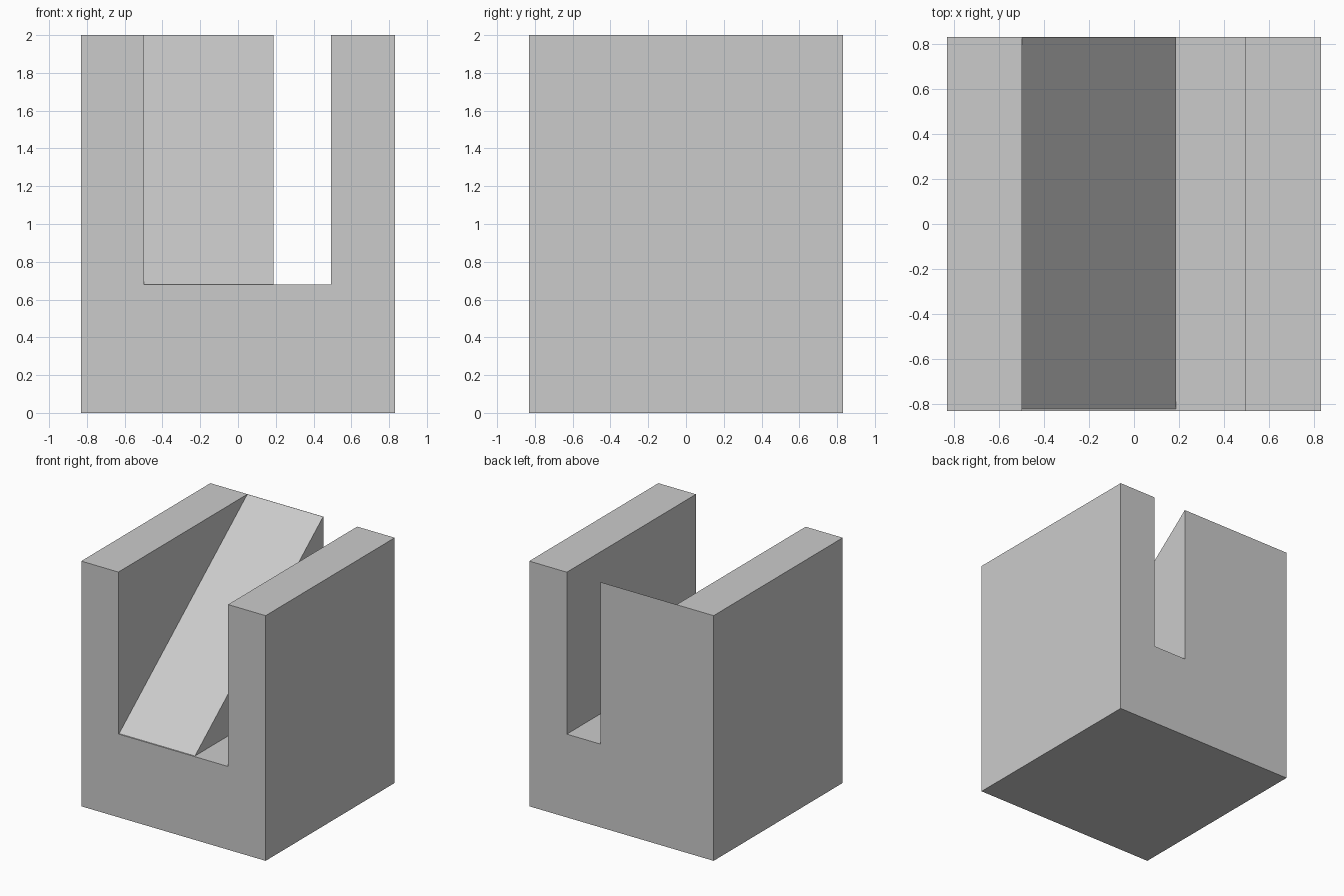
import bpy, bmesh

if "Cube" in bpy.data.objects:
    bpy.data.objects.remove(bpy.data.objects["Cube"])

HALF = 0.832          # half width and depth of the block
TOP = 2.0
FLOOR = 0.679         # channel floor height
LEFT, RAMP_RIGHT, RIGHT = -0.497, 0.187, 0.493


def prism(name, profile, x0, x1):
    """Extrude a (y, z) profile along x."""
    bm = bmesh.new()
    face = bm.faces.new([bm.verts.new((x0, y, z)) for y, z in profile])
    side = bmesh.ops.extrude_face_region(bm, geom=[face])["geom"]
    verts = [v for v in side if isinstance(v, bmesh.types.BMVert)]
    bmesh.ops.translate(bm, verts=verts, vec=(x1 - x0, 0, 0))
    bmesh.ops.recalc_face_normals(bm, faces=bm.faces)
    mesh = bpy.data.meshes.new(name)
    bm.to_mesh(mesh)
    bm.free()
    obj = bpy.data.objects.new(name, mesh)
    bpy.context.collection.objects.link(obj)
    return obj


def carve(target, cutter):
    """Subtract the cutter, then discard it."""
    cutter.hide_render = True
    mod = target.modifiers.new(cutter.name, 'BOOLEAN')
    mod.operation, mod.solver, mod.object = 'DIFFERENCE', 'EXACT', cutter
    bpy.context.view_layer.objects.active = target
    bpy.ops.object.modifier_apply(modifier=mod.name)
    bpy.data.objects.remove(cutter)


# Solid block
block = prism("ramp_block", [(-HALF, 0), (HALF, 0), (HALF, TOP), (-HALF, TOP)], -HALF, HALF)

# Narrow level slot running front to back
slot = prism("slot_cutter", [(-1, FLOOR), (1, FLOOR), (1, 2.5), (-1, 2.5)], RAMP_RIGHT, RIGHT)
carve(block, slot)

# Space above the ramp, with its slope rising to the back edge
y0, y1 = -0.822, 0.830
slope = (TOP - FLOOR) / (y1 - y0)
y_end = y1 + 0.3
ramp = prism("ramp_cutter", [(-1, FLOOR), (y0, FLOOR), (y_end, FLOOR + slope * (y_end - y0)),
                             (y_end, 2.6), (-1, 2.6)], LEFT, RAMP_RIGHT + 0.1)
carve(block, ramp)
